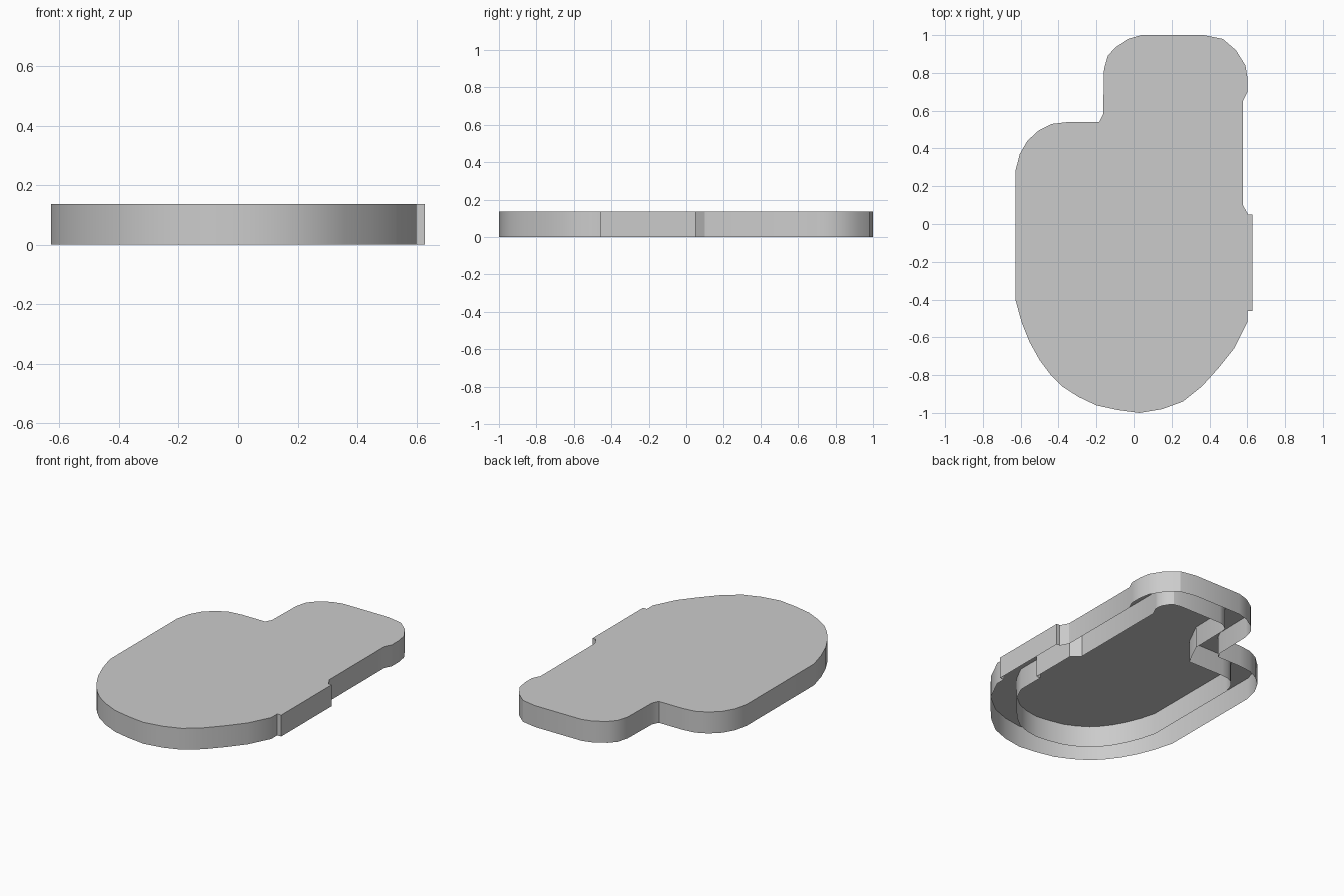
import bpy
import bmesh
from mathutils import Vector

cube = bpy.data.objects.get("Cube")
if cube:
    bpy.data.objects.remove(cube, do_unlink=True)

HEIGHT = 0.137
INSET = 0.15

# Plan profile, counter-clockwise
front_curve = [(-.628, -.4), (-.595, -.52), (-.553, -.625), (-.5, -.72), (-.44, -.8),
               (-.38, -.86), (-.295, -.915), (-.2, -.96), (-.085, -.985), (.03, -1),
               (.15, -.98), (.26, -.94), (.36, -.86), (.45, -.76), (.53, -.66), (.6, -.52)]
side_step = [(.6, -.46), (.628, -.46), (.628, .05)]
step_corner = [(.605, .05)]
back_lobe = [(.577, .1), (.577, .65), (.602, .7), (.602, .77), (.59, .84), (.54, .92),
             (.47, .98), (.37, 1), (.04, 1), (-.03, .98), (-.1, .935), (-.14, .89),
             (-.16, .82), (-.165, .58), (-.185, .54)]
shoulder = [(-.35, .54), (-.435, .53), (-.505, .495), (-.565, .44), (-.605, .37), (-.628, .28)]
outer = front_curve + side_step + step_corner + back_lobe + shoulder
inner_base = front_curve + side_step + back_lobe + shoulder

grey = bpy.data.materials.new("light_grey")
grey.use_nodes = True
grey.diffuse_color = (.6, .6, .6, 1)
grey.node_tree.nodes["Principled BSDF"].inputs["Base Color"].default_value = (.6, .6, .6, 1)


def inset(points, distance):
    """Offset a closed counter-clockwise outline inwards with mitred corners."""
    pts = [Vector(p) for p in points]
    result = []
    for i, p in enumerate(pts):
        a = (p - pts[i - 1]).normalized()
        b = (pts[(i + 1) % len(pts)] - p).normalized()
        na, nb = Vector((-a.y, a.x)), Vector((-b.y, b.x))
        result.append(p + (na + nb) * distance / (1 + na.dot(nb)))
    return result


def shell(name, points, top, capped):
    """Thin upright wall along an outline, optionally closed by a flat top."""
    bm = bmesh.new()
    low = [bm.verts.new((p[0], p[1], 0)) for p in points]
    high = [bm.verts.new((p[0], p[1], top)) for p in points]
    for i in range(len(points)):
        j = (i + 1) % len(points)
        bm.faces.new((low[i], low[j], high[j], high[i]))
    if capped:
        bm.faces.new(high)
    mesh = bpy.data.meshes.new(name)
    bm.to_mesh(mesh)
    bm.free()
    mesh.materials.append(grey)
    obj = bpy.data.objects.new(name, mesh)
    bpy.context.collection.objects.link(obj)
    bpy.ops.object.select_all(action='DESELECT')
    obj.select_set(True)
    bpy.context.view_layer.objects.active = obj
    bpy.ops.object.shade_smooth_by_angle(angle=.5)
    return obj


# Top plate with its outer rim, and the inner rim hidden beneath it
shell("top_plate_and_outer_rim", outer, HEIGHT, True)
shell("inner_rim", inset(inner_base, INSET), HEIGHT - .0005, False)
